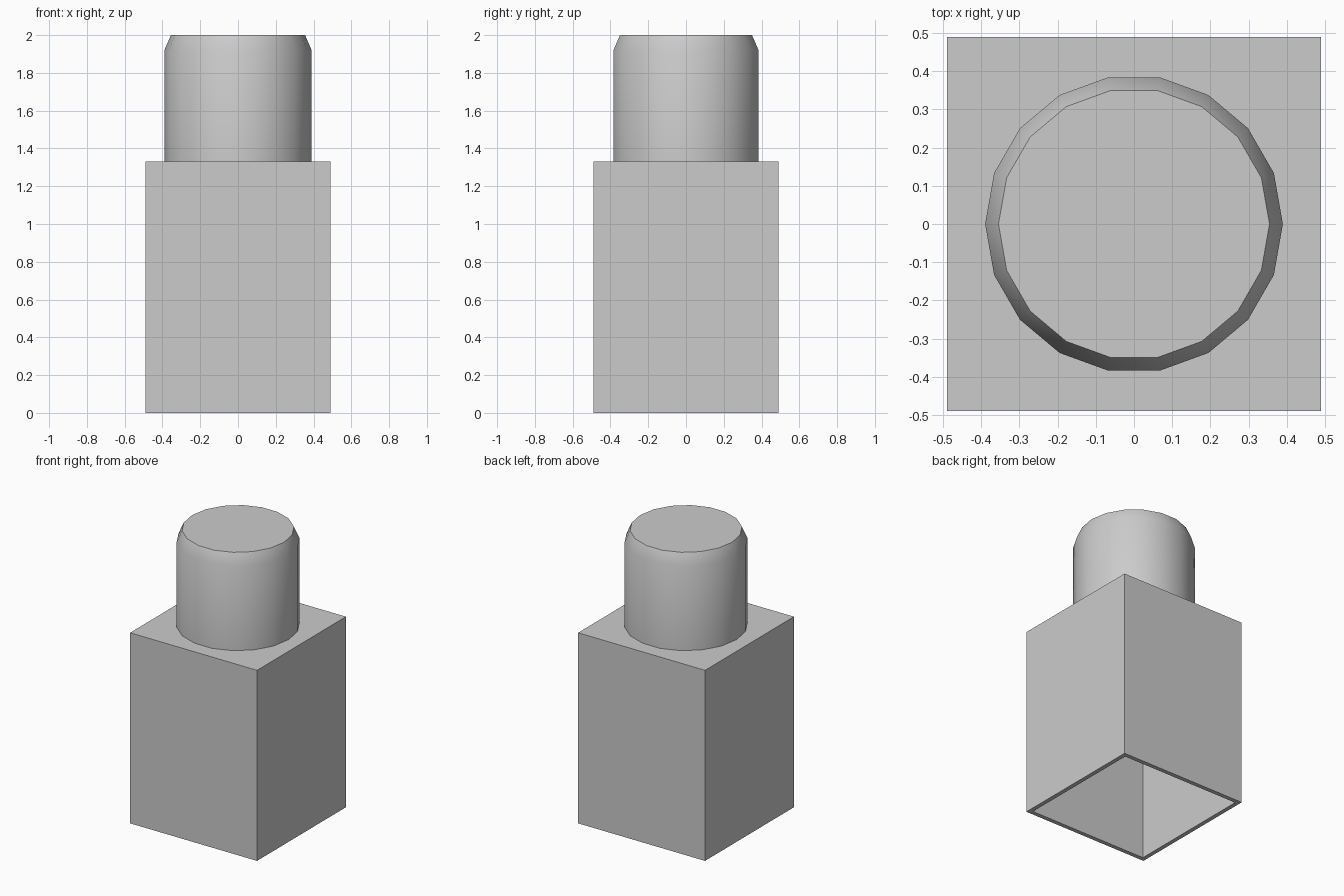
import bpy
import bmesh
import math
from mathutils import Matrix, Vector

WIDTH = 0.98
BODY_TOP = 1.33
WALL = 0.03
HEIGHT = 2.0
RADIUS = 0.39
RIM_RADIUS = 0.355
BEVEL_Z = 1.92
SIDES = 18

if "Cube" in bpy.data.objects:
    bpy.data.objects.remove(bpy.data.objects["Cube"], do_unlink=True)

# Single grey material
grey = bpy.data.materials.new("light_grey")
grey.use_nodes = True
colour = (0.6, 0.6, 0.6, 1.0)
grey.diffuse_color = colour
grey.node_tree.nodes["Principled BSDF"].inputs["Base Color"].default_value = colour


def add_part(name, bm):
    bmesh.ops.recalc_face_normals(bm, faces=bm.faces)
    mesh = bpy.data.meshes.new(name)
    bm.to_mesh(mesh)
    bm.free()
    mesh.materials.append(grey)
    part = bpy.data.objects.new(name, mesh)
    bpy.context.collection.objects.link(part)
    return part


# Square housing, hollow and open underneath
bm = bmesh.new()
bmesh.ops.create_cube(bm, size=1, matrix=Matrix.Translation((0, 0, BODY_TOP / 2))
                      @ Matrix.Diagonal((WIDTH, WIDTH, BODY_TOP, 1)))
bm.normal_update()
floor = min(bm.faces, key=lambda f: f.calc_center_median().z)
bmesh.ops.inset_region(bm, faces=[floor], thickness=WALL, use_even_offset=True)
cavity = bmesh.ops.extrude_discrete_faces(bm, faces=[floor])["faces"][0]
bmesh.ops.translate(bm, verts=cavity.verts, vec=Vector((0, 0, BODY_TOP - WALL)))
add_part("square_housing", bm)

# Round plunger with a chamfered top edge
bm = bmesh.new()
rings = []
for radius, z in ((RADIUS, BODY_TOP), (RADIUS, BEVEL_Z), (RIM_RADIUS, HEIGHT)):
    angles = [math.tau * i / SIDES for i in range(SIDES)]
    rings.append([bm.verts.new((radius * math.cos(a), radius * math.sin(a), z))
                  for a in angles])
for low, high in zip(rings, rings[1:]):
    for i in range(SIDES):
        j = (i + 1) % SIDES
        bm.faces.new((low[i], low[j], high[j], high[i]))
bm.faces.new(rings[0][::-1])
bm.faces.new(rings[-1])
plunger = add_part("round_plunger", bm)

bpy.ops.object.select_all(action="DESELECT")
plunger.select_set(True)
bpy.context.view_layer.objects.active = plunger
bpy.ops.object.shade_smooth_by_angle(angle=math.radians(35))
